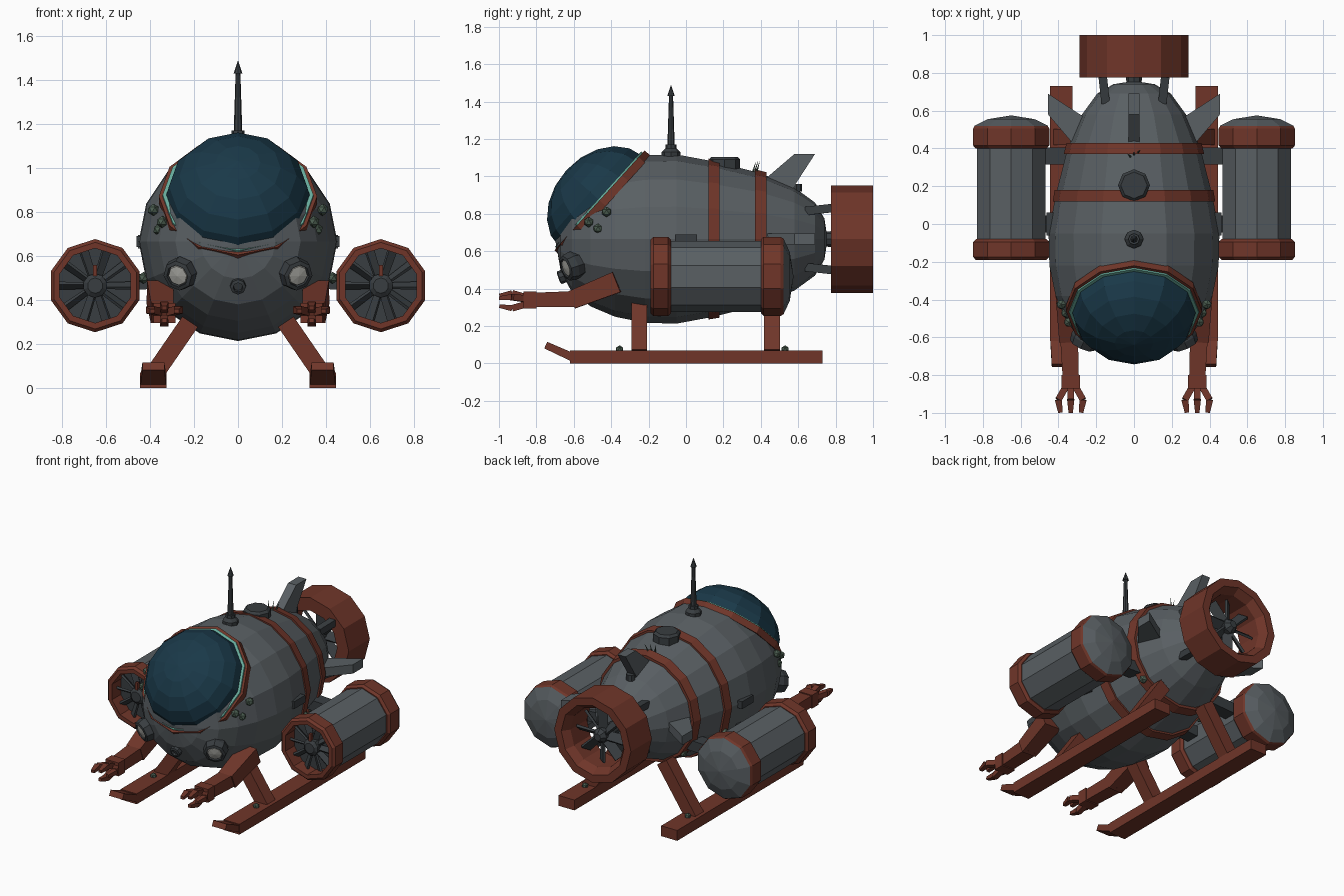
import bpy, bmesh, math
from mathutils import Vector, Matrix

if "Cube" in bpy.data.objects:
    bpy.data.objects.remove(bpy.data.objects["Cube"])

def mat(name, r, g, b):
    m = bpy.data.materials.new(name)
    m.diffuse_color = (r, g, b, 1)
    m.use_nodes = True
    m.node_tree.nodes["Principled BSDF"].inputs["Base Color"].default_value = m.diffuse_color
    return m

GREY = mat("hull_grey", .10, .115, .125)
DARK = mat("dark_metal", .04, .047, .052)
RUST = mat("rust_red", .16, .036, .022)
GLASS = mat("canopy_blue", .01, .04, .065)
TEAL = mat("teal", .14, .42, .34)
LENS = mat("lens", .4, .4, .37)
BOLT = mat("bolt_green", .07, .11, .08)
AXIS_Z = .665

def finish(name, bm, m):
    bmesh.ops.recalc_face_normals(bm, faces=bm.faces[:])
    me = bpy.data.meshes.new(name)
    bm.to_mesh(me)
    bm.free()
    me.materials.append(m)
    ob = bpy.data.objects.new(name, me)
    bpy.context.collection.objects.link(ob)
    return ob

def frame(loc, d, twist=0):
    """Local z along d, local y as close to up as possible."""
    z = Vector(d).normalized()
    up = Vector((0, 1, 0)) if abs(z.z) > .95 else Vector((0, 0, 1))
    y = (up - z * up.dot(z)).normalized()
    x = y.cross(z)
    R = Matrix((x, y, z)).transposed().to_4x4()
    return Matrix.Translation(loc) @ R @ Matrix.Rotation(twist, 4, 'Z')

def revolve(name, prof, n, m, loc, d, closed=False, phase=0):
    """Spin (distance along axis, radius) points around direction d."""
    bm = bmesh.new()
    M = frame(loc, d)
    rings = []
    for a, r in prof:
        if r < 1e-5:
            rings.append([bm.verts.new(M @ Vector((0, 0, a)))])
            continue
        ang = [math.pi / 2 + phase + 2 * math.pi * i / n for i in range(n)]
        rings.append([bm.verts.new(M @ Vector((r * math.cos(t), r * math.sin(t), a))) for t in ang])
    pairs = list(zip(rings, rings[1:]))
    if closed:
        pairs.append((rings[-1], rings[0]))
    for A, B in pairs:
        for i in range(n):
            j = (i + 1) % n
            if len(A) == 1:
                bm.faces.new((A[0], B[i], B[j]))
            elif len(B) == 1:
                bm.faces.new((A[i], A[j], B[0]))
            else:
                bm.faces.new((A[i], A[j], B[j], B[i]))
    if not closed:
        for R in (rings[0], rings[-1]):
            if len(R) > 1:
                bm.faces.new(R)
    return finish(name, bm, m)

def beam(name, p0, p1, w, t, m, taper=1, twist=0):
    """Box from p0 to p1, w wide and t thick, optionally tapered."""
    p0, p1 = Vector(p0), Vector(p1)
    L = (p1 - p0).length
    bm = bmesh.new()
    bmesh.ops.create_cube(bm, size=1)
    for v in bm.verts:
        k = taper if v.co.z > 0 else 1
        v.co = Vector((v.co.x * w * k, v.co.y * t * k, (v.co.z + .5) * L))
    bm.transform(frame(p0, p1 - p0, twist))
    return finish(name, bm, m)

def bolt(name, loc, r=.025):
    bm = bmesh.new()
    bmesh.ops.create_icosphere(bm, subdivisions=1, radius=r, matrix=Matrix.Translation(loc))
    finish(name, bm, BOLT)

def fin(name, pts, thick, angle):
    """Flat (y, height) outline turned around the hull axis."""
    bm = bmesh.new()
    f = bm.faces.new([bm.verts.new((-thick / 2, y, h)) for y, h in pts])
    e = bmesh.ops.extrude_face_region(bm, geom=[f])
    bmesh.ops.translate(bm, vec=(thick, 0, 0), verts=[v for v in e['geom'] if isinstance(v, bmesh.types.BMVert)])
    bm.transform(Matrix.Translation((0, 0, AXIS_Z)) @ Matrix.Rotation(angle, 4, 'Y'))
    finish(name, bm, GREY)

Y = (0, 1, 0)
HUB = (0, 0, AXIS_Z)

# Hull and its two bands
revolve("hull", [(-.70, 0), (-.67, .17), (-.61, .285), (-.51, .36), (-.38, .415), (-.22, .448), (-.05, .452),
                 (.15, .415), (.40, .352), (.58, .275), (.69, .195), (.74, .11), (.757, 0)], 16, GREY, HUB, Y)
revolve("front_band", [(.12, .38), (.12, .43), (.18, .42), (.18, .38)], 16, RUST, HUB, Y, True)
revolve("rear_band", [(.37, .32), (.37, .372), (.43, .357), (.43, .32)], 16, RUST, HUB, Y, True)

# Canopy dome with rim and teal seal
C, N = (0, -.455, .865), (0, -.74, .67)
dome = [(.25 * math.sin(a), .33 * math.cos(a)) for a in [math.radians(18 * i) for i in range(5)]]
revolve("canopy", dome + [(.25, 0)], 12, GLASS, C, N)
revolve("canopy_rim", [(-.035, .31), (-.035, .36), (.01, .36), (.01, .31)], 12, RUST, C, N, True)
revolve("canopy_seal", [(-.01, .31), (-.01, .345), (.02, .343), (.02, .31)], 12, TEAL, C, N, True)

# Antenna, hatch, valves
up = (0, 0, 1)
revolve("antenna_base", [(0, .05), (.03, .05), (.05, .03), (.07, .03)], 8, DARK, (0, -.08, 1.1), up)
revolve("antenna", [(0, .02), (.28, .011), (.28, .02), (.34, 0)], 8, DARK, (0, -.08, 1.15), up)
revolve("top_hatch", [(0, .085), (.08, .085), (.095, .07)], 8, DARK, (0, .205, 1.01), up)
revolve("tail_valve", [(0, .03), (.04, .03)], 8, DARK, (0, .59, .92), up)
revolve("nose_valve", [(0, .036), (.05, .036), (.055, .022), (.04, .02)], 8, DARK, (0, -.63, .475), (0, -1, -.35))
for i in (-1, 0, 1):
    revolve("small_spike", [(0, .008), (.09, 0)], 5, BOLT, (i * .012, .36 + i * .01, 1.0), (i * .3, .3, 1))

# Three tail fins
for k in (-1, 0, 1):
    fin("tail_fin", [(.41, .27), (.41, .31), (.58, .455), (.69, .455), (.57, .27)], .06, k * math.pi / 2)

# Rear ducted propeller
revolve("propeller_duct", [(.775, .2875), (1.0, .2875), (1.0, .235), (.95, .2), (.775, .2)], 12, RUST, HUB, Y, True)
revolve("propeller_hub", [(.74, .04), (.92, .05), (.95, .025), (.95, 0)], 8, DARK, HUB, Y)
for i in range(8):
    t = i * math.pi / 4
    d = Vector((math.sin(t), 0, math.cos(t)))
    o = Vector((0, .89, AXIS_Z))
    beam("propeller_blade", o + d * .03, o + d * .18, .06, .015, DARK, 1.1, .7)
for sx in (-1, 1):
    for sz in (-1, 1):
        beam("duct_strut", (sx * .15, .64, AXIS_Z + sz * .15), (sx * .17, .82, AXIS_Z + sz * .17), .045, .045, DARK)

for s in (-1, 1):
    # Side thruster pods
    P = (s * .65, 0, .465)
    revolve("pod_body", [(-.09, 0), (-.09, .19), (.52, .19), (.52, .205), (.555, .13), (.575, 0)], 10, GREY, P, Y)
    revolve("pod_front_ring", [(-.19, .17), (-.19, .197), (-.175, .212), (-.095, .212), (-.08, .195), (-.08, .17)],
            10, RUST, P, Y, True)
    revolve("pod_rear_ring", [(.40, .18), (.40, .197), (.415, .212), (.505, .212), (.52, .203), (.52, .18)],
            10, RUST, P, Y, True)
    revolve("pod_intake", [(-.095, 0), (-.095, .18), (-.09, .18)], 10, DARK, P, Y)
    revolve("pod_hub", [(-.09, .055), (-.15, .055), (-.165, .035), (-.165, 0)], 10, DARK, P, Y)
    for i in range(10):
        t = (i + .5) * math.pi / 5
        d = Vector((math.sin(t), 0, math.cos(t)))
        o = Vector((s * .65, -.12, .465))
        beam("pod_vane", o + d * .04, o + d * .185, .035, .012, DARK, 1.3, .6)
    beam("pod_marker", (s * .65, -.15, .51), (s * .65, -.15, .56), .018, .018, RUST)
    for y in (0, .36):
        beam("pod_strut", (s * .28, y, .49), (s * .5, y, .48), .09, .07, DARK)
    beam("side_vent", (s * .40, 0, .665), (s * .462, 0, .665), .12, .05, DARK)

    # Headlights
    H, D = (s * .235, -.555, .54), (s * .4, -.87, -.3)
    revolve("headlight_housing", [(0, .065), (.06, .078), (.10, .07), (.105, .052), (.085, .05), (.085, 0)], 8, DARK, H, D)
    revolve("headlight_lens", [(.08, .05), (.10, .045), (.107, 0)], 8, LENS, H, D)

    # Manipulator arms
    beam("upper_arm", (s * .355, -.37, .435), (s * .345, -.61, .34), .12, .115, RUST, .85)
    beam("forearm", (s * .345, -.57, .345), (s * .335, -.81, .34), .095, .085, RUST, .9)
    beam("wrist", (s * .335, -.80, .34), (s * .335, -.87, .34), .1, .09, RUST)
    for dx, dz in ((-1, .5), (1, .5), (0, -1), (0, 1)):
        a = Vector((s * .335 + dx * .025, -.86, .335 + dz * .02))
        b = a + Vector((dx * .04, -.07, dz * .02))
        beam("finger_base", a, b, .035, .035, RUST)
        beam("finger_tip", b, b + Vector((-dx * .01, -.068, -dz * .012)), .038, .032, RUST, .6)

    # Landing skids and legs
    beam("skid", (s * .385, -.62, .035), (s * .385, .73, .035), .12, .07, RUST)
    beam("skid_tip", (s * .385, -.60, .03), (s * .385, -.75, .098), .118, .045, RUST, .85)
    for y in (-.25, .46):
        beam("skid_leg", (s * .39, y, .05), (s * .17, y, .37), .085, .085, RUST)
    for y in (-.355, .53):
        bolt("skid_bolt", (s * .385, y, .075), .022)

    # Hull bolts
    for x, y, z in ((.345, -.52, .755), (.385, -.425, .81), (.36, -.47, .72), (.40, .15, .5), (.26, .40, .42), (.43, -.1, .5)):
        bolt("hull_bolt", (s * x, y, z), .028)
